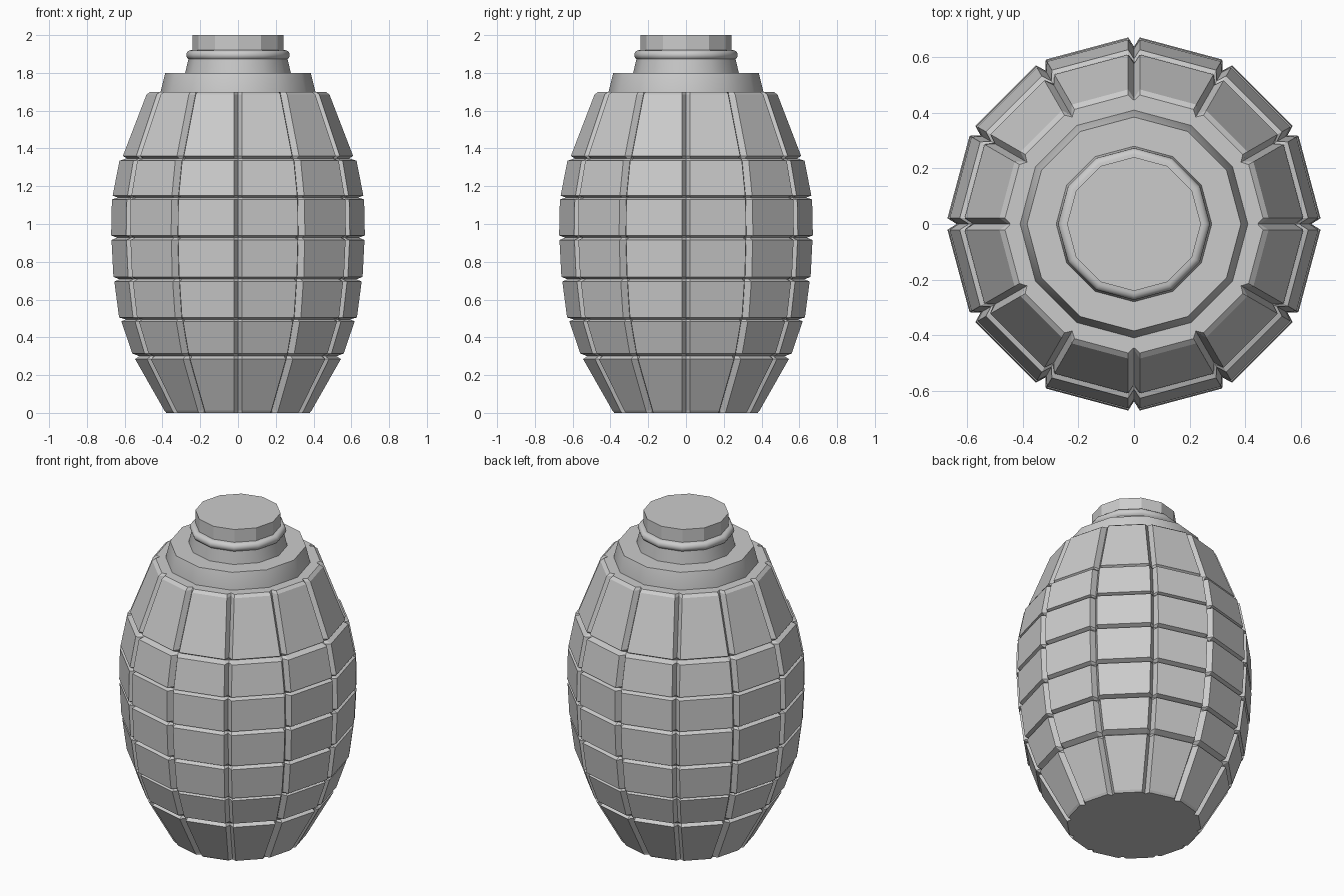
import bpy, bmesh, math

if "Cube" in bpy.data.objects:
    bpy.data.objects.remove(bpy.data.objects["Cube"])

SIDES = 12


def make_object(name, bm):
    bmesh.ops.recalc_face_normals(bm, faces=bm.faces)
    mesh = bpy.data.meshes.new(name)
    bm.to_mesh(mesh)
    bm.free()
    obj = bpy.data.objects.new(name, mesh)
    bpy.context.collection.objects.link(obj)
    return obj


def skin(bm, rings):
    n = len(rings[0])
    for a, b in zip(rings, rings[1:]):
        for i in range(n):
            j = (i + 1) % n
            bm.faces.new((a[i], a[j], b[j], b[i]))
    bm.faces.new(rings[0][::-1])
    bm.faces.new(rings[-1])


def lathe(name, profile, smooth):
    bm = bmesh.new()
    rings = [[bm.verts.new((r * math.cos(math.tau * i / SIDES),
                            r * math.sin(math.tau * i / SIDES), z))
              for i in range(SIDES)] for r, z in profile]
    skin(bm, rings)
    obj = make_object(name, bm)
    if smooth:
        bpy.ops.object.select_all(action='DESELECT')
        obj.select_set(True)
        bpy.context.view_layer.objects.active = obj
        bpy.ops.object.shade_smooth_by_angle(angle=math.radians(32))
    return obj


# Body: rows of blocks (bottom radius, bottom z, top radius, top z)
blocks = [
    (0.39, 0.012, 0.545, 0.285),
    (0.56, 0.315, 0.618, 0.485),
    (0.63, 0.505, 0.655, 0.695),
    (0.66, 0.72, 0.67, 0.915),
    (0.672, 0.94, 0.668, 1.13),
    (0.664, 1.15, 0.628, 1.335),
    (0.61, 1.36, 0.485, 1.685),
]
GROOVE, HALF_WIDTH = 0.03, 0.021

# Profile rows with a sunken row between each pair of blocks
rows = [(0.38, 0.0)]
for k, (r0, z0, r1, z1) in enumerate(blocks):
    rows += [(r0, z0), (r1, z1)]
    if k + 1 < len(blocks):
        nr, nz = blocks[k + 1][:2]
        rows.append(((r1 + nr) / 2 - GROOVE, (z1 + nz) / 2))
rows.append((0.465, 1.70))

# Upright V grooves sit on the twelve corners
bm = bmesh.new()
rings = []
for idx, (r, z) in enumerate(rows):
    sunk = idx % 3 == 0 and 0 < idx < len(rows) - 1
    depth = 0.006 if sunk else 0.033
    if idx in (0, len(rows) - 1):
        depth = 0.02
    ring = []
    for i in range(SIDES):
        a = math.tau * i / SIDES
        w = HALF_WIDTH / r
        for rad, ang in ((r, a - w), (r - depth, a), (r, a + w)):
            ring.append(bm.verts.new((rad * math.cos(ang), rad * math.sin(ang), z)))
    rings.append(ring)
skin(bm, rings)
make_object("segmented_body", bm)

# Shoulder step on top of the body
lathe("shoulder", [(0.41, 1.68), (0.41, 1.70), (0.385, 1.80)], True)

# Neck with a rounded bead
bead = [(0.25 + 0.024 * math.cos(math.radians(t)),
         1.895 + 0.025 * math.sin(math.radians(t))) for t in range(-60, 91, 25)]
lathe("neck", [(0.28, 1.79), (0.28, 1.80), (0.262, 1.873)] + bead, True)

# Flat-sided plug
lathe("top_plug", [(0.241, 1.90), (0.241, 2.0)], False)
